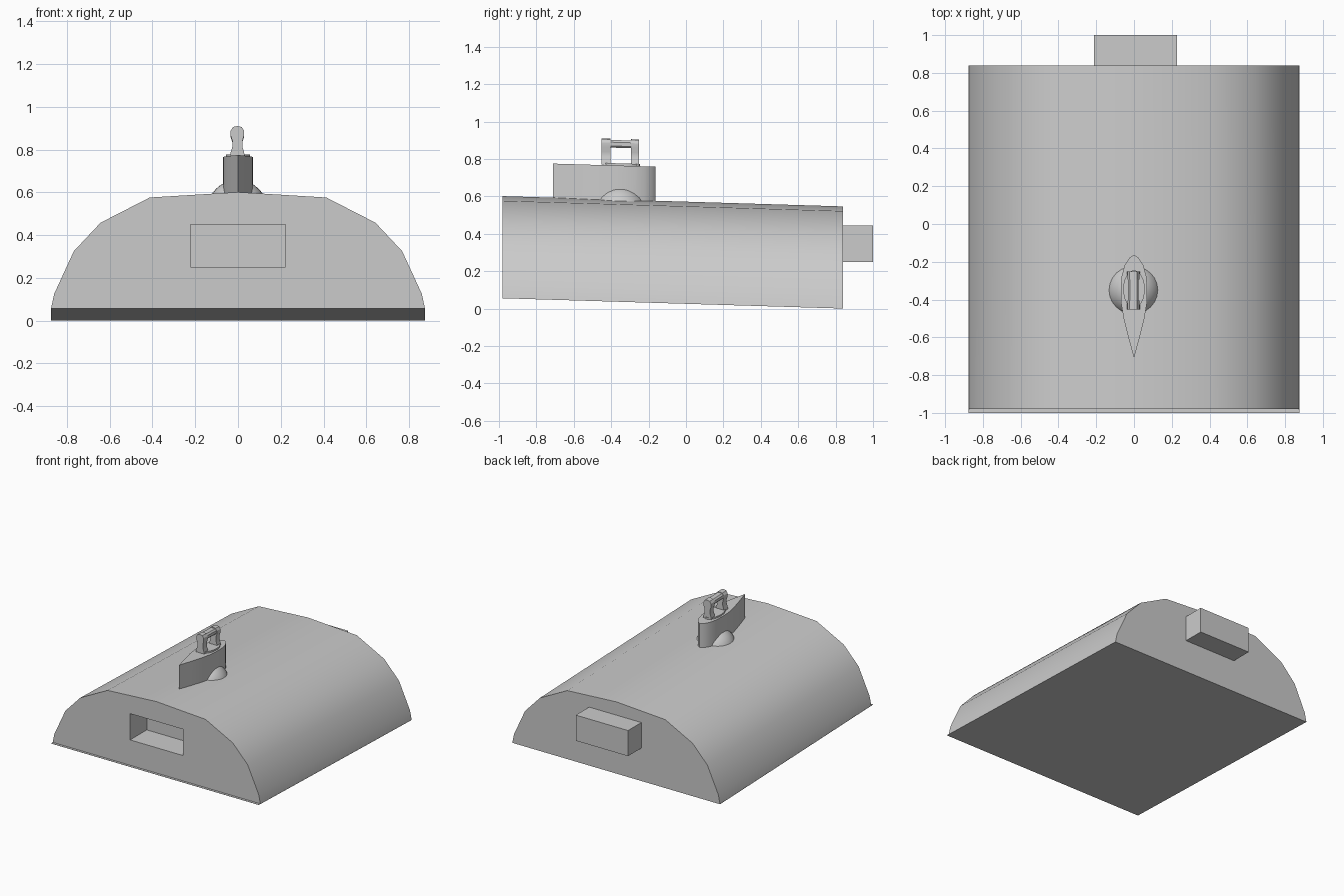
import bpy, bmesh, math
from mathutils import Vector

if "Cube" in bpy.data.objects:
    bpy.data.objects.remove(bpy.data.objects["Cube"])

grey = bpy.data.materials.new("mid grey")
grey.use_nodes = True
COLOUR = (0.6, 0.6, 0.6, 1)
grey.diffuse_color = COLOUR
grey.node_tree.nodes["Principled BSDF"].inputs["Base Color"].default_value = COLOUR

FRONT, BACK, RISE = -0.98, 0.84, 0.055


def slope(y):
    """Height gained towards the front by the tilted hull."""
    return RISE * (BACK - y) / (BACK - FRONT)


def finish(name, bm, tilt=True, angle=30):
    if tilt:
        for v in bm.verts:
            v.co.z += slope(v.co.y)
    bmesh.ops.recalc_face_normals(bm, faces=bm.faces)
    mesh = bpy.data.meshes.new(name)
    bm.to_mesh(mesh)
    bm.free()
    mesh.materials.append(grey)
    obj = bpy.data.objects.new(name, mesh)
    bpy.context.collection.objects.link(obj)
    smooth(obj, angle)
    return obj


def smooth(obj, angle=30):
    bpy.ops.object.select_all(action="DESELECT")
    obj.select_set(True)
    bpy.context.view_layer.objects.active = obj
    bpy.ops.object.shade_smooth_by_angle(angle=math.radians(angle))


def prism(name, points, direction, tilt=True, angle=30):
    """Extrude a closed outline along a direction."""
    bm = bmesh.new()
    face = bm.faces.new([bm.verts.new(p) for p in points])
    moved = bmesh.ops.extrude_face_region(bm, geom=[face])["geom"]
    # extruding keeps the first face, so the solid stays closed
    verts = [g for g in moved if isinstance(g, bmesh.types.BMVert)]
    bmesh.ops.translate(bm, verts=verts, vec=Vector(direction))
    return finish(name, bm, tilt, angle)


def box(name, x, y, z, tilt=False):
    outline = [(x[0], y[0], z[0]), (x[1], y[0], z[0]), (x[1], y[0], z[1]), (x[0], y[0], z[1])]
    return prism(name, outline, (0, y[1] - y[0], 0), tilt)


def mirrored(half):
    """Close a right-hand outline that may begin and end on the centre line."""
    return half + [(-x, b) for x, b in reversed(half) if x > 0]


# Hull with a domed cross-section
section = mirrored([(0.875, 0), (0.86, 0.07), (0.768, 0.27), (0.643, 0.403), (0.413, 0.521), (0, 0.546)])
hull = prism("hull", [(x, FRONT, z) for x, z in section], (0, BACK - FRONT, 0))

# Front socket
cutter = box("socket_cutter", (-0.222, 0.222), (-1.1, -0.78), (0.25, 0.45))
cutter.hide_render = True
cut = hull.modifiers.new("socket", "BOOLEAN")
cut.operation = "DIFFERENCE"
cut.solver = "EXACT"
cut.object = cutter
bpy.context.view_layer.objects.active = hull
bpy.ops.object.modifier_apply(modifier=cut.name)
bpy.data.objects.remove(cutter)
smooth(hull)

# Rear connector and thin floor with a front lip
box("rear_connector", (-0.212, 0.228), (BACK - 0.02, 1), (0.25, 0.445))
box("floor_plate", (-0.875, 0.875), (-1, BACK), (0, 0.002), tilt=True)

# Teardrop fin, pointed at the front
fin = mirrored([(0, -0.71), (0.03, -0.6), (0.055, -0.5), (0.068, -0.42), (0.07, -0.35),
                (0.066, -0.28), (0.05, -0.22), (0.025, -0.18), (0, -0.163)])
prism("fin", [(x, y, 0.5) for x, y in fin], (0, 0, 0.228), angle=35)

# Side bulges where the fin meets the hull
bm = bmesh.new()
bmesh.ops.create_uvsphere(bm, u_segments=24, v_segments=16, radius=0.142)
bmesh.ops.translate(bm, verts=bm.verts, vec=(-0.003, -0.35, 0.48))
finish("side_bulges", bm)

# Oval pad on the fin
oval = [(0.057 * math.cos(a), -0.345 + 0.1 * math.sin(a), 0.72)
        for a in (math.tau * i / 24 for i in range(24))]
prism("oval_pad", oval, (0, 0, 0.02))

# Waisted posts and the top bar of the lifting loop
post = mirrored([(0.034, 0.73), (0.031, 0.75), (0.023, 0.775), (0.023, 0.8), (0.031, 0.825),
                 (0.031, 0.85), (0.02, 0.867), (0, 0.871)])
for name, start, depth in (("front_post", -0.452, 0.048), ("rear_post", -0.295, 0.044)):
    prism(name, [(x - 0.003, start, z) for x, z in post], (0, depth, 0))
bar = mirrored([(0.02, 0.823), (0.028, 0.832), (0.028, 0.852), (0.018, 0.864)])
prism("loop_bar", [(x - 0.003, -0.42, z) for x, z in bar], (0, 0.14, 0))
